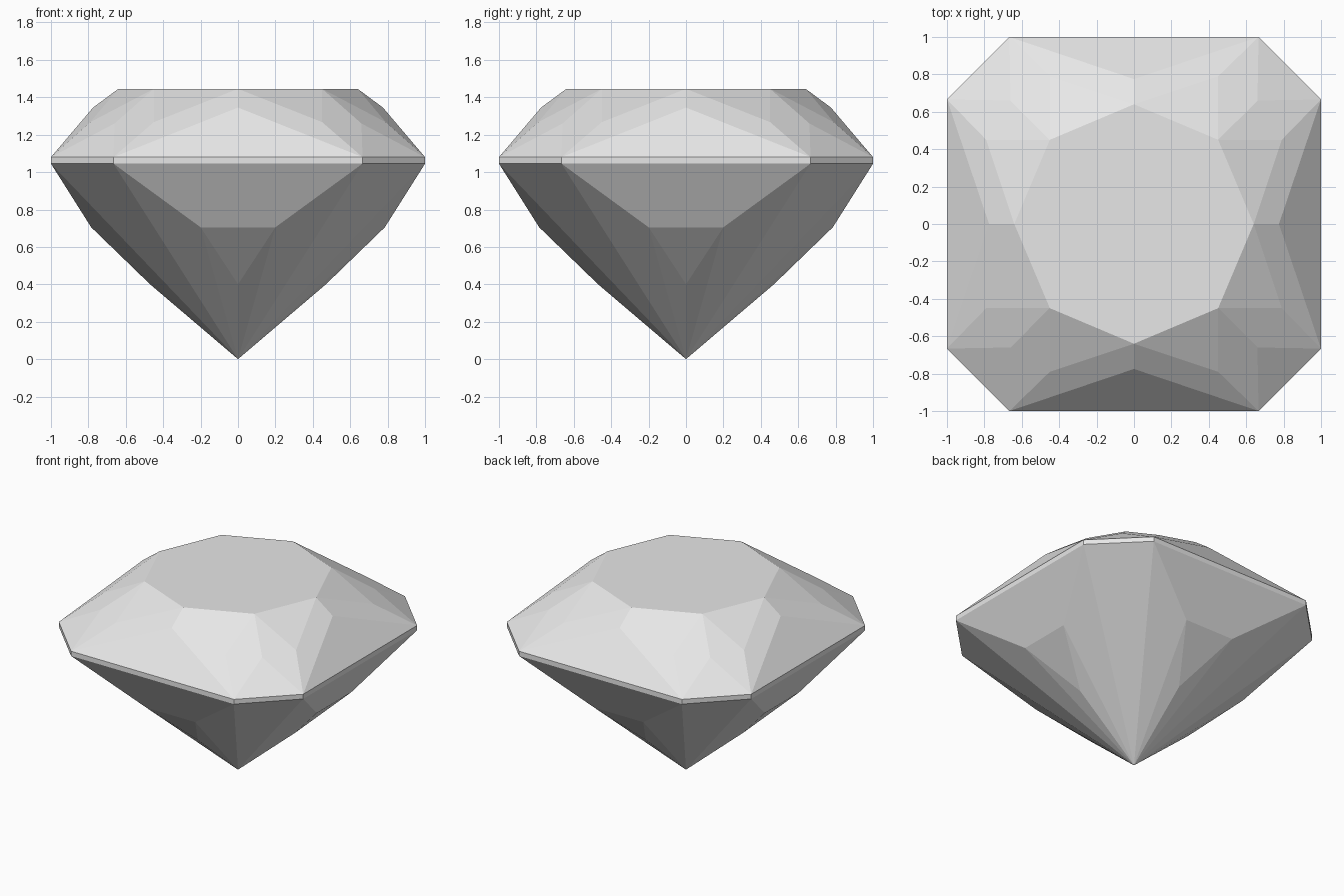
import bpy
import bmesh
import math

cube = bpy.data.objects.get("Cube")
if cube:
    bpy.data.objects.remove(cube, do_unlink=True)

# Corner points in one eighth of the cut stone: distance along, distance out, height
CORNERS = [
    (0.0, 0.64, 1.445),      # table, middle of side
    (0.45, 0.45, 1.445),     # table, diagonal
    (0.0, 0.775, 1.345),     # crown, tip of girdle facet
    (0.45, 0.79, 1.267),     # crown, kite
    (0.66, 0.66, 1.26),      # crown, corner facet
    (0.666, 1.0, 1.08),      # girdle, upper edge
    (0.666, 1.0, 1.045),     # girdle, lower edge
    (0.2, 0.785, 0.705),     # pavilion, main facet
    (0.0, 0.47, 0.4),        # pavilion, lower tip
    (0.0, 0.0, 0.0),         # culet
]


def mirrored(a, b, z):
    """All eightfold copies of one corner, without doubles."""
    return {(sx * p, sy * q, z)
            for p, q in ((a, b), (b, a))
            for sx in (1, -1) for sy in (1, -1)}


# The stone is the convex solid spanned by its corners
bm = bmesh.new()
for corner in CORNERS:
    for point in sorted(mirrored(*corner)):
        bm.verts.new(point)
bmesh.ops.remove_doubles(bm, verts=bm.verts[:], dist=0.0005)
bmesh.ops.convex_hull(bm, input=bm.verts[:])

# Merge coplanar triangles into clean facets
bmesh.ops.dissolve_limit(bm, angle_limit=math.radians(0.8),
                         verts=bm.verts[:], edges=bm.edges[:])
bmesh.ops.recalc_face_normals(bm, faces=bm.faces[:])
for face in bm.faces:
    face.smooth = False

mesh = bpy.data.meshes.new("gemstone")
bm.to_mesh(mesh)
bm.free()

# Pale grey stone colour
colour = (0.8, 0.8, 0.8, 1.0)
stone = bpy.data.materials.new("pale grey stone")
stone.use_nodes = True
stone.diffuse_color = colour
for node in stone.node_tree.nodes:
    if node.type == 'BSDF_PRINCIPLED':
        node.inputs["Base Color"].default_value = colour
mesh.materials.append(stone)

gemstone = bpy.data.objects.new("gemstone", mesh)
bpy.context.scene.collection.objects.link(gemstone)
